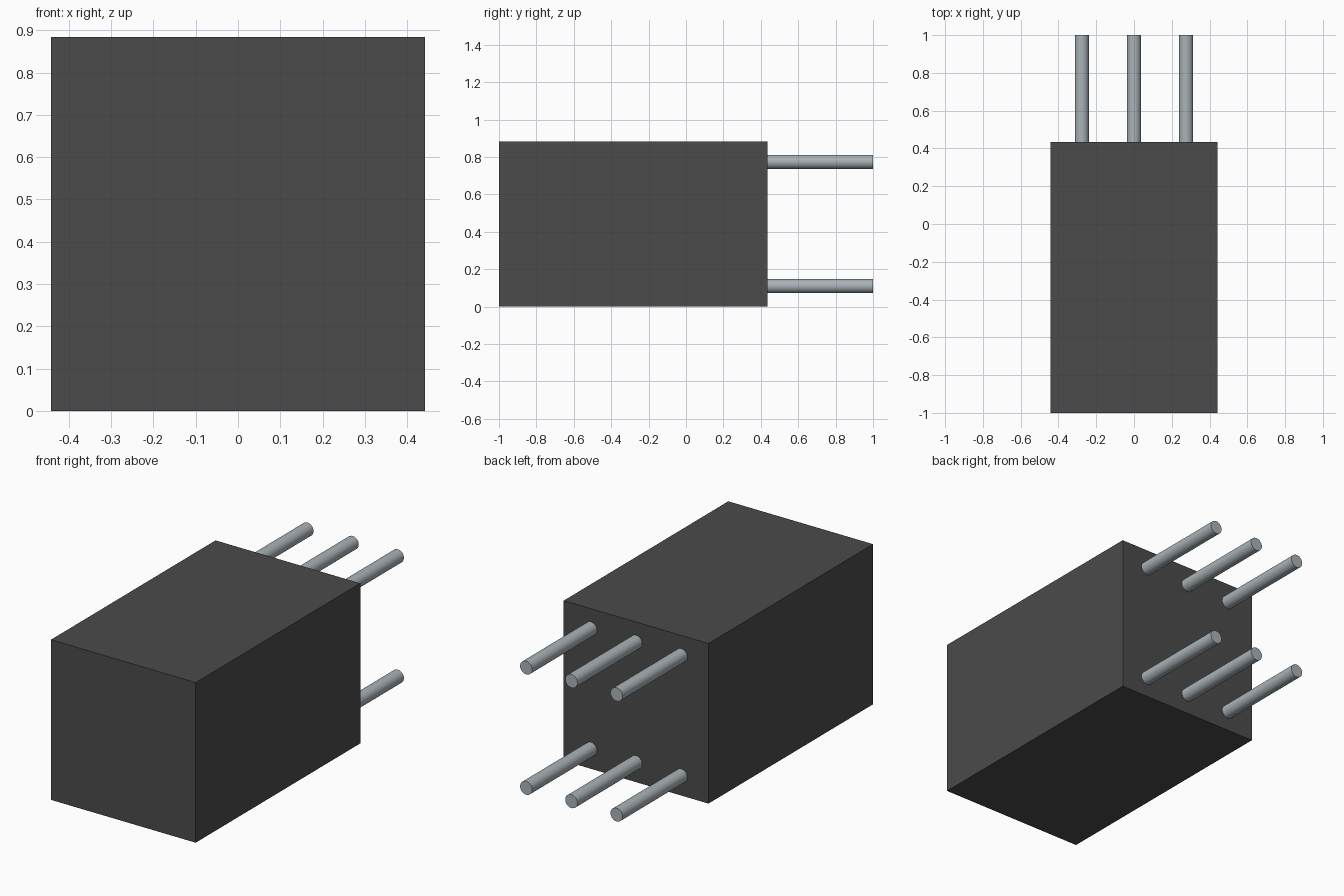
import bpy
import math

cube = bpy.data.objects.get("Cube")
if cube:
    bpy.data.objects.remove(cube, do_unlink=True)


def make_material(name, rgb):
    mat = bpy.data.materials.new(name)
    mat.use_nodes = True
    color = (*rgb, 1.0)
    mat.diffuse_color = color
    mat.node_tree.nodes["Principled BSDF"].inputs["Base Color"].default_value = color
    return mat


dark_grey = make_material("dark grey plastic", (0.07, 0.07, 0.07))
steel = make_material("pale steel", (0.40, 0.45, 0.48))

WIDTH, HEIGHT = 0.884, 0.884
FRONT, BACK, PIN_END = -1.0, 0.435, 1.0
PIN_RADIUS, PIN_SPACING, ROW_OFFSET = 0.037, 0.276, 0.332
EMBED = 0.02  # pin length sunk into the body

# Rectangular body
bpy.ops.mesh.primitive_cube_add(size=1, location=(0, (FRONT + BACK) / 2, HEIGHT / 2))
body = bpy.context.object
body.name = "body"
body.scale = (WIDTH, BACK - FRONT, HEIGHT)
bpy.ops.object.transform_apply(location=False, rotation=False, scale=True)
body.data.materials.append(dark_grey)

# Two rows of three round pins on the back
for row, side in (("lower", -1), ("upper", 1)):
    for column, step in (("right", -1), ("middle", 0), ("left", 1)):
        bpy.ops.mesh.primitive_cylinder_add(
            vertices=32, radius=PIN_RADIUS, depth=PIN_END - BACK + EMBED,
            location=(step * PIN_SPACING, (PIN_END + BACK - EMBED) / 2,
                      HEIGHT / 2 + side * ROW_OFFSET),
            rotation=(math.pi / 2, 0, 0))
        pin = bpy.context.object
        pin.name = f"{row}_{column}_pin"
        pin.data.materials.append(steel)
        bpy.ops.object.shade_smooth_by_angle(angle=math.radians(30))
